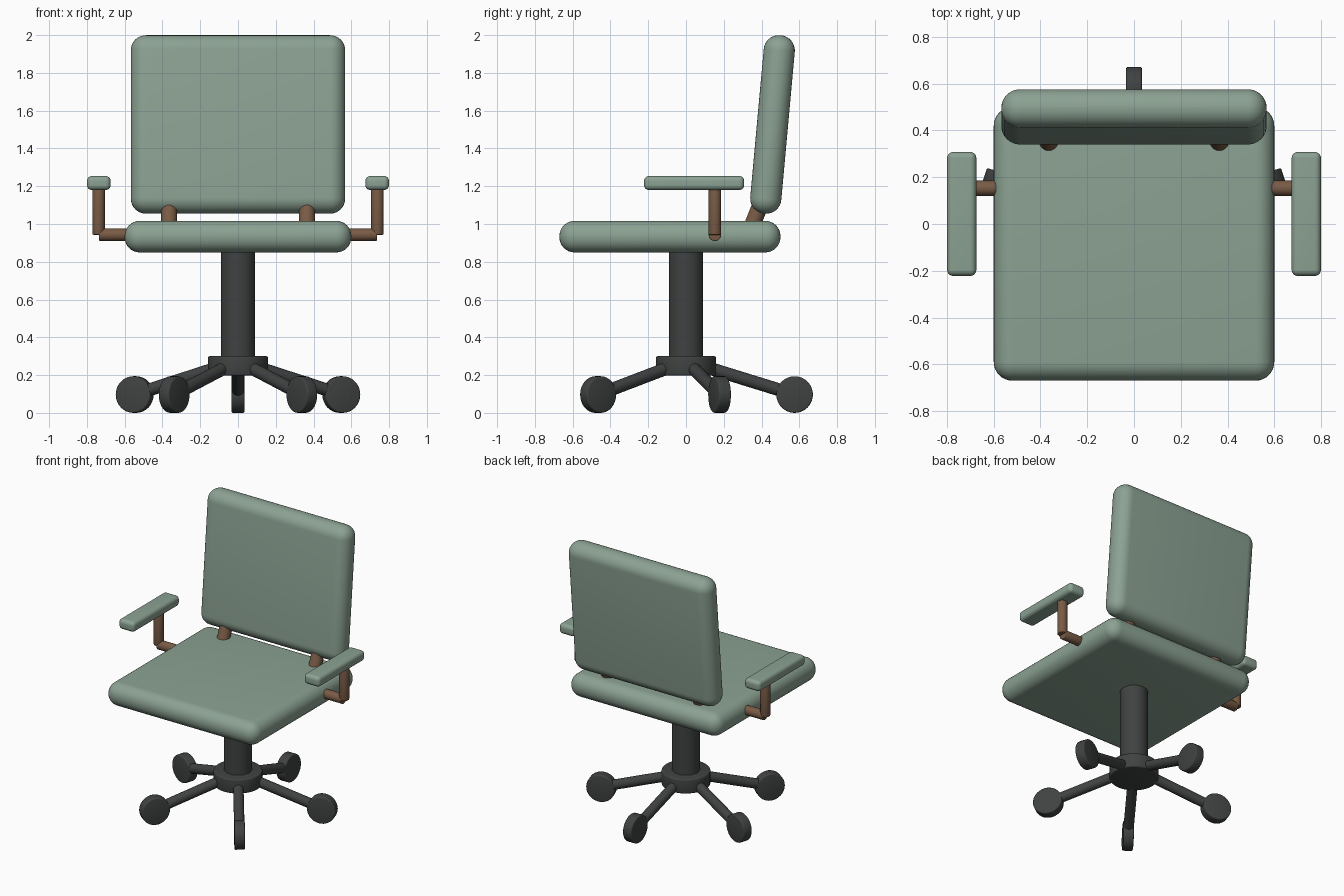
import bpy
from math import cos, sin, radians
from mathutils import Vector

if "Cube" in bpy.data.objects:
    bpy.data.objects.remove(bpy.data.objects["Cube"])


def material(name, rgb):
    m = bpy.data.materials.new(name)
    m.diffuse_color = (*rgb, 1)
    m.use_nodes = True
    m.node_tree.nodes["Principled BSDF"].inputs["Base Color"].default_value = m.diffuse_color
    return m


GREEN = material("green_padding", (0.26, 0.36, 0.29))
DARK = material("dark_metal", (0.05, 0.055, 0.054))
BROWN = material("brown_metal", (0.19, 0.105, 0.06))


def finish(ob, name, mat, bevel=0.0, segments=3):
    ob.name = name
    ob.data.materials.append(mat)
    if bevel:
        mod = ob.modifiers.new("round", 'BEVEL')
        mod.width = bevel
        mod.segments = segments
        mod.limit_method = 'ANGLE'
        bpy.ops.object.modifier_apply(modifier=mod.name)
    bpy.ops.object.shade_smooth_by_angle(angle=radians(35))
    return ob


def cushion(name, centre, size, bevel, tilt=0.0):
    bpy.ops.mesh.primitive_cube_add(size=1, location=centre)
    ob = bpy.context.object
    ob.scale = size
    bpy.ops.object.transform_apply(location=False, rotation=False, scale=True)
    finish(ob, name, GREEN, bevel, 8)
    ob.rotation_euler.x = tilt
    return ob


def rod(name, a, b, radius, mat, bevel=0.0):
    a, b = Vector(a), Vector(b)
    bpy.ops.mesh.primitive_cylinder_add(vertices=32, radius=radius,
                                        depth=(b - a).length, location=(a + b) / 2)
    ob = bpy.context.object
    ob.rotation_euler = (b - a).to_track_quat('Z', 'Y').to_euler()
    return finish(ob, name, mat, bevel)


# Seat and tilted backrest
cushion("seat", (0, -0.085, 0.933), (1.2, 1.17, 0.167), 0.08)
cushion("backrest", (0, 0.458, 1.527), (1.135, 0.165, 0.948), 0.08, radians(-5.2))

# Backrest supports and armrests, mirrored left and right
for side, s in (("left", -1), ("right", 1)):
    rod(f"back_support_{side}", (s * 0.365, 0.321, 0.92), (s * 0.365, 0.42, 1.165), 0.043, BROWN)
    rod(f"arm_bracket_{side}", (s * 0.55, 0.153, 0.943), (s * 0.736, 0.153, 0.943), 0.033, BROWN, 0.005)
    rod(f"arm_post_{side}", (s * 0.738, 0.153, 0.943), (s * 0.738, 0.153, 1.2), 0.033, BROWN, 0.005)
    cushion(f"arm_pad_{side}", (s * 0.737, 0.043, 1.217), (0.125, 0.53, 0.074), 0.026)

# Column and hub
rod("column", (0, 0, 0.25), (0, 0, 0.87), 0.091, DARK)
rod("hub", (0, 0, 0.197), (0, 0, 0.3), 0.16, DARK, 0.01)

# Five legs with disc wheels, one pointing straight back
for i in range(5):
    a = radians(90 + 72 * i)
    out = Vector((cos(a), sin(a), 0))
    across = Vector((-sin(a), cos(a), 0))
    wheel = out * 0.575 + Vector((0, 0, 0.097))
    rod(f"leg_{i + 1}", out * 0.08 + Vector((0, 0, 0.25)), wheel, 0.034, DARK)
    rod(f"wheel_{i + 1}", wheel - across * 0.034, wheel + across * 0.034, 0.097, DARK, 0.008)
